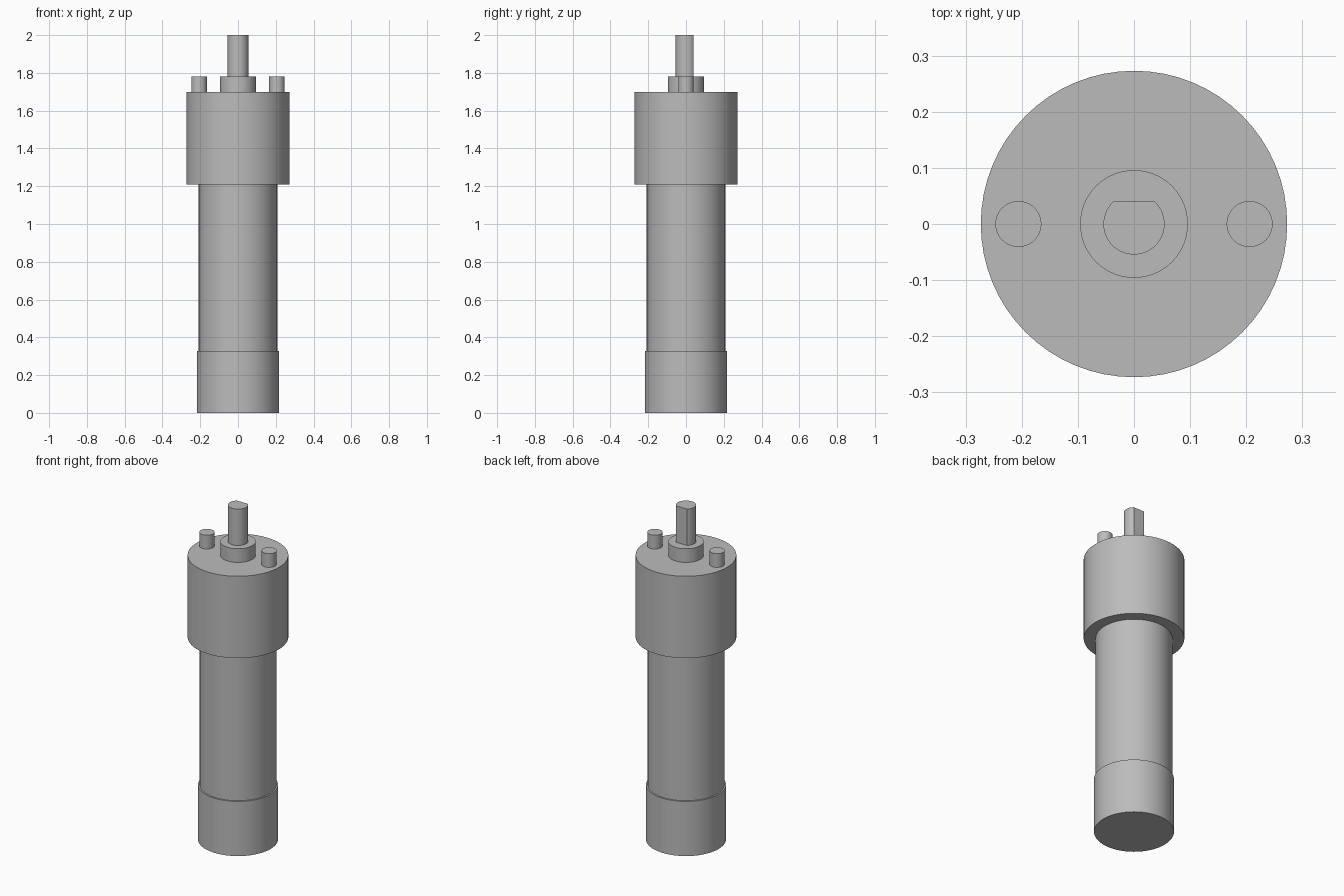
import bpy, bmesh, math

cube = bpy.data.objects.get("Cube")
if cube:
    bpy.data.objects.remove(cube, do_unlink=True)

# Single metal colour
metal = bpy.data.materials.new("grey metal")
metal.use_nodes = True
grey = (0.5, 0.5, 0.5, 1)
metal.diffuse_color = grey
metal.node_tree.nodes["Principled BSDF"].inputs["Base Color"].default_value = grey


def extrude_profile(name, points, bottom, top, x=0):
    """Extrude a closed outline upward into a solid with smooth sides."""
    bm = bmesh.new()
    base = bm.faces.new([bm.verts.new((px, py, bottom)) for px, py in points])
    result = bmesh.ops.extrude_face_region(bm, geom=[base], use_keep_orig=True)
    raised = [v for v in result["geom"] if isinstance(v, bmesh.types.BMVert)]
    bmesh.ops.translate(bm, verts=raised, vec=(0, 0, top - bottom))
    bmesh.ops.recalc_face_normals(bm, faces=bm.faces)
    mesh = bpy.data.meshes.new(name)
    bm.to_mesh(mesh)
    bm.free()
    mesh.materials.append(metal)
    obj = bpy.data.objects.new(name, mesh)
    obj.location.x = x
    bpy.context.collection.objects.link(obj)
    bpy.ops.object.select_all(action="DESELECT")
    obj.select_set(True)
    bpy.context.view_layer.objects.active = obj
    bpy.ops.object.shade_smooth_by_angle(angle=math.radians(25))
    return obj


def arc(radius, start=0, sweep=math.tau, count=64):
    """Points on a circle, or on an open arc including both ends."""
    steps = count if sweep == math.tau else count - 1
    angles = [start + sweep * i / steps for i in range(count)]
    return [(radius * math.cos(a), radius * math.sin(a)) for a in angles]


# Stacked round housings
extrude_profile("end_cap", arc(0.217), 0, 0.327)
extrude_profile("motor_body", arc(0.208), 0.327, 1.21)
extrude_profile("gearbox", arc(0.273), 1.21, 1.70)
extrude_profile("shaft_boss", arc(0.096), 1.70, 1.782)

# Mounting pins on both sides of the boss
for side, sign in (("left", 1), ("right", -1)):
    extrude_profile("mounting_pin_" + side, arc(0.041, count=40), 1.70, 1.782, sign * 0.206)

# Output shaft with a flat cut along its back
radius, flat = 0.0545, 0.041
end = math.asin(flat / radius)
extrude_profile("output_shaft", arc(radius, math.pi - end, math.pi + 2 * end, 40), 1.782, 2.0)
